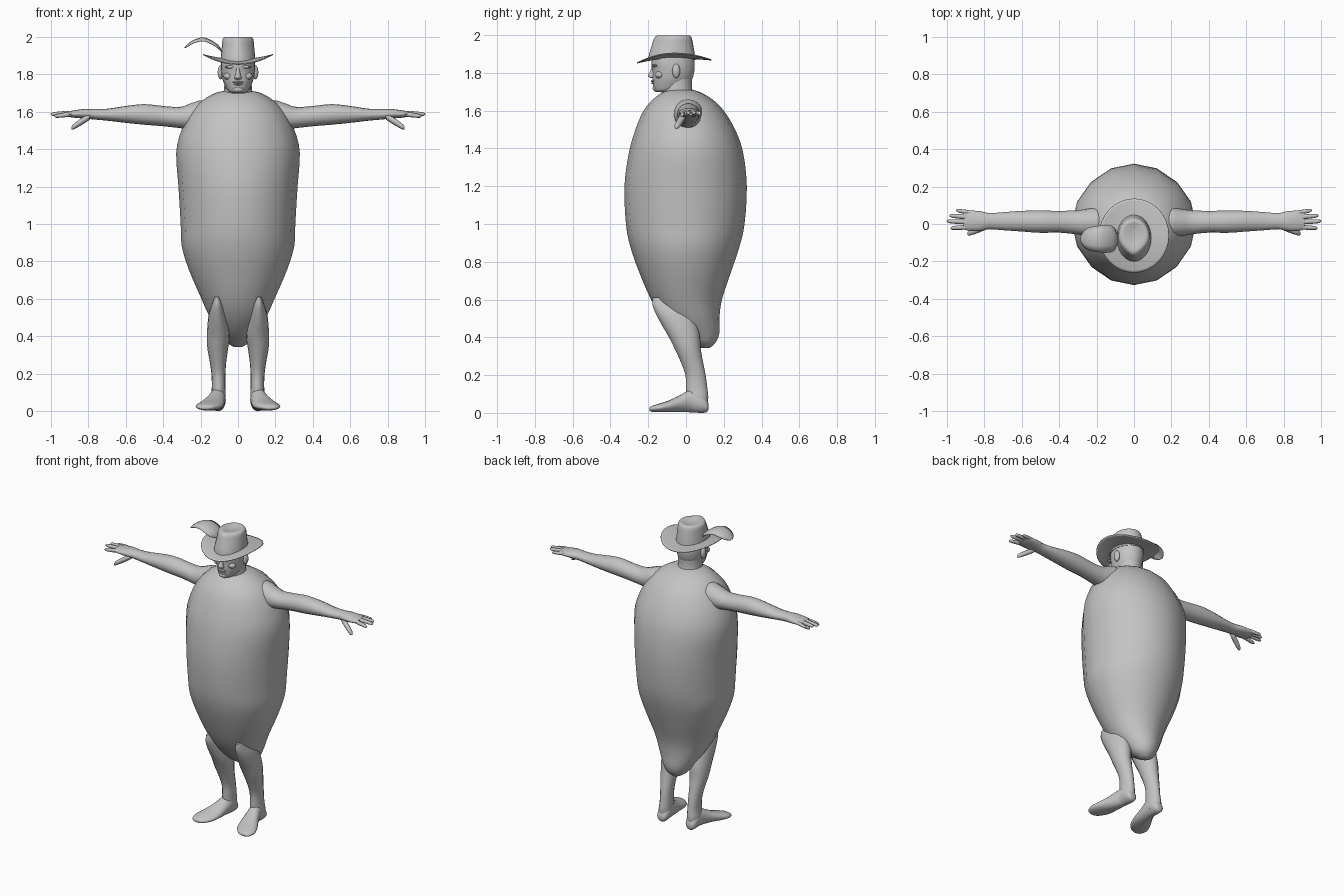
import bpy, bmesh, math

grey = bpy.data.materials.new("plain grey")
grey.diffuse_color = (0.55, 0.55, 0.55, 1)


def finish(name, bm, mirror=False, angle=60):
    """Turn a bmesh into a smooth-shaded object, optionally mirrored across x."""
    bmesh.ops.recalc_face_normals(bm, faces=bm.faces)
    me = bpy.data.meshes.new(name)
    bm.to_mesh(me)
    bm.free()
    ob = bpy.data.objects.new(name, me)
    bpy.context.collection.objects.link(ob)
    me.materials.append(grey)
    if mirror:
        ob.modifiers.new("mirror", 'MIRROR').use_mirror_merge = False
    bpy.ops.object.select_all(action='DESELECT')
    ob.select_set(True)
    bpy.context.view_layer.objects.active = ob
    bpy.ops.object.shade_smooth_by_angle(angle=math.radians(angle))
    return ob


def spline(rows, sub):
    """Catmull-Rom interpolation of rows of numbers."""
    out = []
    for i in range(len(rows) - 1):
        p0, p1 = rows[max(i - 1, 0)], rows[i]
        p2, p3 = rows[i + 1], rows[min(i + 2, len(rows) - 1)]
        for k in range(sub):
            t = k / sub
            out.append([b + 0.5 * t * (c - a + t * (2 * a - 5 * b + 4 * c - d + t * (3 * (b - c) + d - a)))
                        for a, b, c, d in zip(p0, p1, p2, p3)])
    return out + [list(rows[-1])]


def loft(name, axis, rows, n=16, sub=3, mirror=False, taper=None, angle=60):
    """Skin ellipses (position on axis, min u, max u, min v, max v)."""
    bm = bmesh.new()
    rings = []
    for r in spline(rows, sub):
        h, u0, u1, v0, v1 = r
        ring = []
        for k in range(n):
            a = 2 * math.pi * k / n
            u = (u0 + u1) / 2 + (u1 - u0) / 2 * math.cos(a)
            v = (v0 + v1) / 2 + (v1 - v0) / 2 * math.sin(a)
            if taper:
                u *= 1 - taper(h) * max(0, -math.sin(a)) ** 2
            ring.append(bm.verts.new({'x': (h, u, v), 'y': (u, h, v), 'z': (u, v, h)}[axis]))
        rings.append(ring)
    for a, b in zip(rings, rings[1:]):
        for k in range(n):
            bm.faces.new((a[k], a[(k + 1) % n], b[(k + 1) % n], b[k]))
    bm.faces.new(rings[0])
    bm.faces.new(rings[-1])
    return finish(name, bm, mirror, angle)


def blob(name, centre, size, mirror=False):
    bm = bmesh.new()
    bmesh.ops.create_uvsphere(bm, u_segments=14, v_segments=8, radius=1)
    for v in bm.verts:
        v.co = [c + s * q for c, s, q in zip(centre, size, v.co)]
    return finish(name, bm, mirror)


# Egg-shaped body with a tail bulge low at the back
loft("body", 'z', [
    (0.343, -.02, .02, .08, .125), (0.37, -.065, .065, .035, .155),
    (0.42, -.10, .10, -.04, .176), (0.50, -.15, .15, -.12, .177),
    (0.60, -.195, .195, -.185, .19), (0.75, -.26, .26, -.25, .24),
    (0.88, -.30, .30, -.295, .283), (1.0, -.306, .306, -.318, .31),
    (1.2, -.318, .318, -.326, .322), (1.38, -.33, .33, -.302, .302),
    (1.5, -.302, .302, -.268, .26), (1.6, -.25, .25, -.225, .20),
    (1.66, -.19, .19, -.175, .14), (1.70, -.12, .12, -.12, .07),
    (1.712, -.06, .06, -.08, .02)], n=16)

# Arms
loft("arms", 'x', [
    (.17, -.03, .05, 1.59, 1.65), (.20, -.062, .085, 1.53, 1.66),
    (.25, -.064, .08, 1.505, 1.645), (.31, -.055, .073, 1.512, 1.625),
    (.40, -.046, .07, 1.522, 1.63), (.50, -.047, .072, 1.53, 1.64),
    (.60, -.04, .07, 1.54, 1.63), (.70, -.033, .063, 1.552, 1.615),
    (.77, -.028, .058, 1.558, 1.614), (.82, -.037, .068, 1.563, 1.614),
    (.88, -.036, .072, 1.568, 1.606), (.91, -.028, .066, 1.575, 1.60)], mirror=True)

# Fingers: base and tip as (x, y, z)
for label, base, tip, r in [
        ("little_finger", (.87, .06, 1.59), (.95, .073, 1.583), .011),
        ("ring_finger", (.88, .036, 1.592), (.985, .045, 1.588), .012),
        ("middle_finger", (.88, .010, 1.592), (1.0, .015, 1.586), .012),
        ("index_finger", (.88, -.016, 1.588), (.98, -.022, 1.575), .012),
        ("thumb", (.79, -.012, 1.575), (.89, -.052, 1.512), .018)]:
    rows = []
    for t, k in ((0, 1), (.35, 1.05), (.7, .95), (.92, .75), (1, .2)):
        x, y, z = [a + (b - a) * t for a, b in zip(base, tip)]
        rows.append((x, y - r * k, y + r * k, z - r * k, z + r * k))
    loft(label + "s", 'x', rows, n=8, sub=2, mirror=True)

# Legs, leaning forward into the body
loft("legs", 'z', [
    (.03, .07, .14, .03, .11), (.08, .066, .145, .005, .118),
    (.13, .067, .14, .0, .113), (.20, .067, .142, -.003, .104),
    (.27, .062, .152, -.028, .09), (.34, .052, .164, -.06, .078),
    (.40, .044, .166, -.09, .074), (.46, .052, .163, -.125, .06),
    (.52, .065, .156, -.157, .03), (.57, .082, .14, -.177, -.04),
    (.61, .10, .125, -.175, -.10)], mirror=True)

# Feet, turned slightly outwards
loft("feet", 'y', [
    (-.193, .15, .195, .012, .026), (-.18, .125, .215, .006, .037),
    (-.14, .092, .226, .004, .05), (-.09, .076, .208, .004, .066),
    (-.03, .07, .175, .004, .095), (.03, .066, .15, .003, .125),
    (.08, .066, .146, .0, .11), (.11, .075, .138, .004, .07),
    (.12, .092, .122, .02, .045)], mirror=True)

# Neck, head and face
loft("neck", 'z', [
    (1.66, -.085, .085, -.13, .05), (1.72, -.074, .074, -.125, .032),
    (1.80, -.074, .074, -.12, .035)])
loft("head", 'z', [
    (1.70, -.03, .03, -.162, -.06), (1.708, -.052, .052, -.17, -.02),
    (1.735, -.068, .068, -.175, .01), (1.77, -.082, .082, -.178, .034),
    (1.81, -.09, .09, -.178, .044), (1.85, -.092, .092, -.184, .046),
    (1.90, -.088, .088, -.18, .042)], n=20)
loft("nose", 'z', [
    (1.772, -.012, .012, -.185, -.165), (1.778, -.02, .02, -.197, -.16),
    (1.788, -.017, .017, -.202, -.16), (1.81, -.011, .011, -.19, -.16),
    (1.835, -.01, .01, -.182, -.16)], n=10)
blob("brows", (.038, -.164, 1.838), (.034, .016, .008), True)
blob("cheeks", (.05, -.14, 1.79), (.028, .024, .02), True)
blob("upper_lip", (0, -.174, 1.757), (.03, .012, .006))
blob("lower_lip", (0, -.173, 1.746), (.026, .011, .006))
blob("chin", (0, -.16, 1.718), (.03, .017, .016))
blob("ears", (.093, -.052, 1.81), (.016, .021, .038), True)

# Hat crown, pinched towards the front
loft("hat_crown", 'z', [
    (1.868, -.094, .094, -.2, .05), (1.90, -.091, .091, -.195, .046),
    (1.95, -.086, .086, -.18, .038), (1.985, -.082, .082, -.168, .03),
    (1.998, -.07, .07, -.15, .018), (1.996, -.045, .045, -.12, 0),
    (1.988, -.01, .01, -.09, -.03)], n=24,
    taper=lambda h: max(0, (h - 1.88) / .12) * .45)

# Hat brim, rolled up at the sides and down at front and back
bm = bmesh.new()
rings = []
for r in (.07, .10, .13, .16, .185, .198):
    ring = []
    for k in range(32):
        a = 2 * math.pi * k / 32
        x, y = r * math.cos(a) * .945, r * math.sin(a)
        drop = .026 if y < 0 else .01
        ring.append(bm.verts.new((x, y - .062, 1.878 + .027 * (x / .187) ** 2 - drop * (y / .198) ** 2)))
    rings.append(ring)
for a, b in zip(rings, rings[1:]):
    for k in range(32):
        bm.faces.new((a[k], a[(k + 1) % 32], b[(k + 1) % 32], b[k]))
brim = finish("hat_brim", bm, angle=50)
mod = brim.modifiers.new("thickness", 'SOLIDIFY')
mod.thickness, mod.offset = .005, 0

# Feather: arched strip (x, z, half width) whose edges droop
bm = bmesh.new()
strips = []
for x, z, w in spline([(-.075, 1.905, .008), (-.09, 1.93, .03), (-.11, 1.957, .065),
                       (-.15, 1.983, .073), (-.19, 1.994, .07), (-.235, 1.982, .062),
                       (-.265, 1.962, .045), (-.285, 1.942, .012)], 3):
    strips.append([bm.verts.new((x, -.08 + w * t, z - .018 * t * t * w / .073))
                   for t in (-1, -.5, 0, .5, 1)])
for a, b in zip(strips, strips[1:]):
    for k in range(4):
        bm.faces.new((a[k], a[k + 1], b[k + 1], b[k]))
feather = finish("feather", bm)
mod = feather.modifiers.new("thickness", 'SOLIDIFY')
mod.thickness, mod.offset = .004, 0
